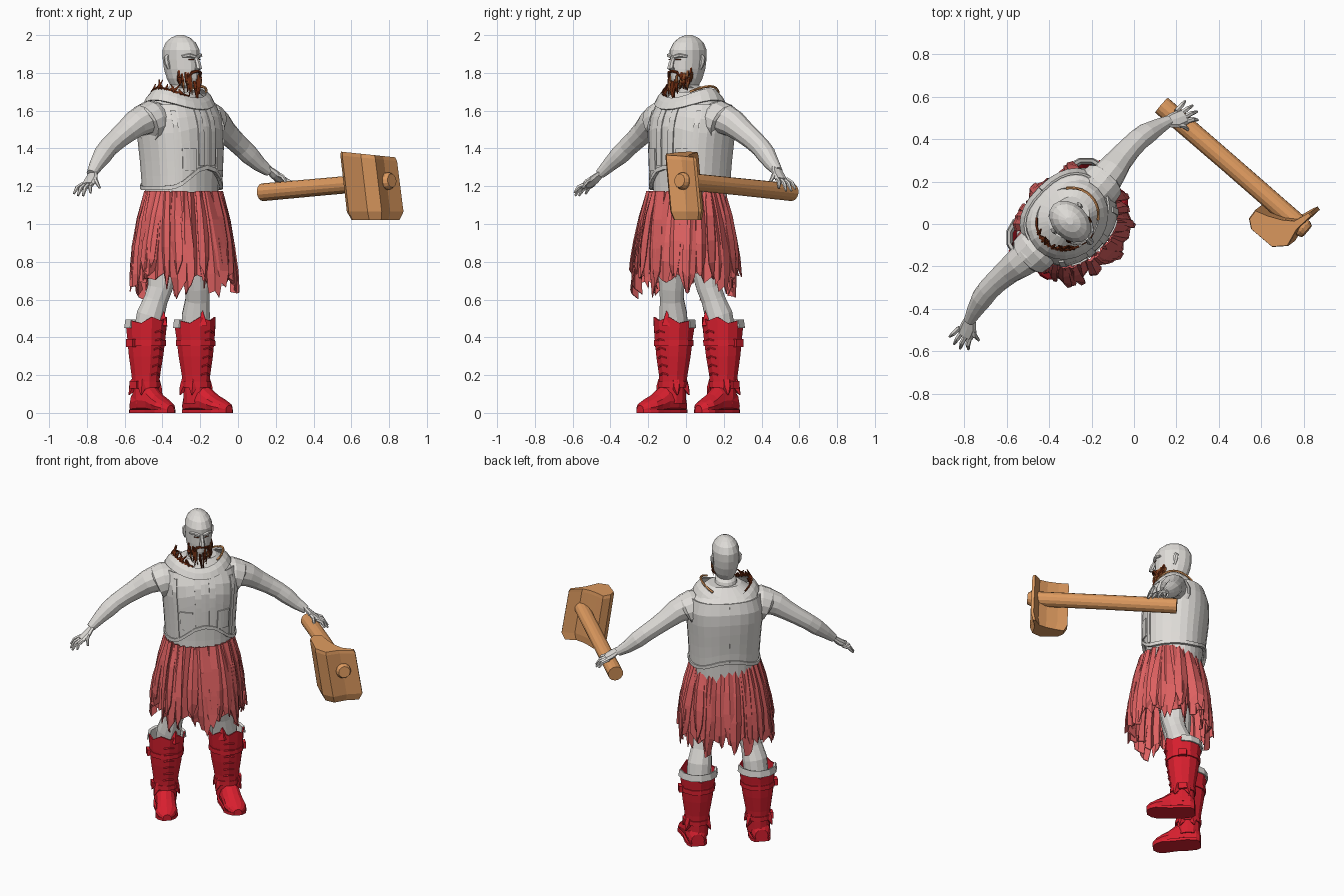
import bpy, bmesh, math, random
from math import sin, cos, tau, radians, copysign
from mathutils import Vector, Matrix

if "Cube" in bpy.data.objects:
    bpy.data.objects.remove(bpy.data.objects["Cube"])
rng = random.Random(4)
# The figure is built facing -y, then turned toward the right front corner
BODY = Matrix.Translation((-0.30, 0.01, 0)) @ Matrix.Rotation(radians(45), 4, 'Z')


def material(name, rgb):
    m = bpy.data.materials.new(name)
    m.use_nodes = True
    m.diffuse_color = (*rgb, 1)
    m.node_tree.nodes["Principled BSDF"].inputs["Base Color"].default_value = (*rgb, 1)
    return m


GREY = material("pale grey", (0.73, 0.71, 0.68))
CLOTH = material("faded red cloth", (0.73, 0.12, 0.12))
RED = material("red leather", (0.69, 0.014, 0.028))
WOOD = material("wood", (0.73, 0.325, 0.115))
HAIR = material("rust hair", (0.14, 0.022, 0.005))
BRONZE = material("bronze brown", (0.26, 0.085, 0.025))


def finish(name, bm, mat, thick=0, frame=BODY):
    bmesh.ops.recalc_face_normals(bm, faces=bm.faces)
    me = bpy.data.meshes.new(name)
    bm.to_mesh(me)
    bm.free()
    me.materials.append(mat)
    ob = bpy.data.objects.new(name, me)
    bpy.context.collection.objects.link(ob)
    ob.matrix_world = frame
    if thick:
        mod = ob.modifiers.new("thickness", 'SOLIDIFY')
        mod.thickness, mod.offset = thick, 0
    return ob


def skin(name, rings, mat, closed=True, caps=True, thick=0, frame=BODY):
    """Bridge rows of points into a surface."""
    bm = bmesh.new()
    rows = [[bm.verts.new(p) for p in r] for r in rings]
    n = len(rows[0])
    for lo, hi in zip(rows, rows[1:]):
        for i in range(n if closed else n - 1):
            j = (i + 1) % n
            bm.faces.new((lo[i], lo[j], hi[j], hi[i]))
    if closed and caps:
        bm.faces.new(rows[0])
        bm.faces.new(rows[-1])
    return finish(name, bm, mat, thick, frame)


def tube(name, pts, mat, n=10, flat=1.0, frame=BODY):
    """Tapered limb through (x, y, z, radius) points."""
    c = [Vector(p[:3]) for p in pts]
    rings = []
    for i, p in enumerate(pts):
        t = (c[min(i + 1, len(c) - 1)] - c[max(i - 1, 0)]).normalized()
        side = t.cross(Vector((0, 1, 0) if abs(t.y) < 0.8 else (0, 0, 1))).normalized()
        up = t.cross(side)
        rings.append([c[i] + p[3] * (side * cos(k * tau / n) * flat + up * sin(k * tau / n))
                      for k in range(n)])
    return skin(name, rings, mat, frame=frame)


def loft(name, rows, mat, n=16):
    """Stack of level ellipses (z, half width, half depth, y)."""
    return skin(name, [[(a * cos(k * tau / n), y + b * sin(k * tau / n), z)
                        for k in range(n)] for z, a, b, y in rows], mat)


def boxy(v, e=.84):
    """Square off a sine or cosine for a rounded-box outline."""
    return copysign(abs(v) ** e, v)


TORSO = [(1.08, .195, .17, .005), (1.2, .198, .172, .008), (1.3, .203, .176, .01), (1.42, .212, .184, .016),
         (1.52, .222, .187, .022), (1.58, .22, .174, .03), (1.63, .20, .15, .035),
         (1.66, .165, .12, .03), (1.70, .10, .085, .02)]


def torso_point(th, z, off):
    """Point on the torso; th = 0 is the front, positive toward the left."""
    for lower, upper in zip(TORSO, TORSO[1:]):
        if z <= upper[0]:
            f = (z - lower[0]) / (upper[0] - lower[0])
            a, b, y = (p + (q - p) * f for p, q in zip(lower[1:], upper[1:]))
            return (.01 + (a + off) * boxy(sin(th)), y - (b + off) * boxy(cos(th)), z)


def patch(name, t0, t1, lo, hi, off, cols=4, rows=5, thick=.009):
    grid = []
    for j in range(rows + 1):
        row = []
        for i in range(cols + 1):
            th = radians(t0 + (t1 - t0) * i / cols)
            z0 = lo(th) if callable(lo) else lo
            z1 = hi(th) if callable(hi) else hi
            row.append(torso_point(th, z0 + (z1 - z0) * j / rows, off))
        grid.append(row)
    return skin(name, grid, GREY, closed=False, thick=thick)


# Torso and vest
skin("torso", [[torso_point(k * tau / 28, row[0], 0) for k in range(28)] for row in TORSO], GREY)


def hem(th):
    return 1.18 + 0.11 * max(0, cos(th)) ** 6 + 0.05 * max(0, -cos(th)) ** 6


patch("vest", -180, 180, hem, 1.63, .01, cols=28, rows=6, thick=.01)
patch("vest_hem", -180, 180, hem, lambda t: hem(t) + .022, .018, cols=28, rows=1, thick=.01)
for s in (-1, 1):
    patch("vest_front_band", s * 4, s * 12, 1.31, 1.61, .017)
    patch("vest_side_band", s * 42, s * 50, 1.22, 1.6, .015)
    patch("vest_pocket", s * 16, s * 38, 1.28, 1.4, .017, rows=2)


# Thin open collar, peaked at the shoulders, with trim and hair along the rim
def rim(th, r, h):
    return Vector((r * 1.12 * sin(th), .02 - r * cos(th), h + .06 * sin(th) ** 2 + .01 * cos(th)))


ang = [k * tau / 24 for k in range(24)]
skin("collar", [[rim(t, r, h) for t in ang] for r, h in ((.178, 1.595), (.16, 1.63), (.138, 1.655))],
     GREY, caps=False, thick=.008)
tube("collar_trim", [(*rim(radians(a), .138, 1.668), .007) for a in range(40, 141, 10)], WOOD, 5)
tube("collar_edge", [(*rim(-radians(a), .138, 1.66), .006) for a in range(20, 141, 15)], HAIR, 5)
for k in range(11):
    th = -radians(30 + 8 * k)
    p, q = rim(th, .138, 1.65), rim(th + rng.uniform(-.3, .3), .12, 1.695 + rng.uniform(-.02, .015))
    tube("collar_hair", [(*p, .012), (*q, .003)], HAIR, 4)

# Head, face and ears
loft("head", [(1.64, .085, .085, .02), (1.69, .07, .075, .018), (1.72, .064, .07, .014),
              (1.735, .055, .085, -.016), (1.77, .07, .098, -.01), (1.82, .079, .108, -.002),
              (1.87, .082, .112, .002), (1.92, .083, .113, .002), (1.96, .068, .092, .005),
              (1.985, .045, .06, .006), (2.0, .015, .02, .006)], GREY, 16)
tube("nose", [(0, -.108, 1.885, .01), (0, -.125, 1.85, .014), (0, -.132, 1.828, .018), (0, -.11, 1.818, .01)],
     GREY, 6)
for s in (-1, 1):
    tube("brow", [(s * .01, -.112, 1.884, .010), (s * .04, -.103, 1.893, .011), (s * .066, -.07, 1.887, .007)],
         GREY, 6)
    tube("eye_line", [(s * .018, -.112, 1.87, .003), (s * .045, -.098, 1.871, .002)], HAIR, 4)
    tube("ear", [(s * .078, .015, 1.82, .010), (s * .086, .022, 1.85, .017), (s * .087, .028, 1.88, .015),
                 (s * .08, .022, 1.895, .006)], GREY, 6, .6)
    tube("moustache", [(0, -.122, 1.81, .008), (s * .03, -.112, 1.803, .009), (s * .05, -.095, 1.77, .004)],
         HAIR, 5)

# Beard: flat tapering locks around the jaw
for k in range(44):
    th = rng.uniform(-1.3, 1.3)
    front = cos(th)
    z = 1.78 + .05 * (1 - front) + rng.uniform(-.03, .015)
    x, y = .073 * sin(th), -.012 - .094 * front
    drop = .03 + .09 * front * rng.uniform(.3, 1)
    tube("beard_lock", [(x, y, z, .008), (x * 1.08, y - .01, z - drop * .5, .010),
                        (x * .9 + rng.uniform(-.015, .015), y - .006, z - drop, .002)],
         BRONZE if k % 4 == 0 else HAIR, 4, .6)


# Arms, hands, legs and boots
def shaft(s, z, r, cut=0):
    """Level boot ring; cut makes the edge jagged and lower at the back."""
    return [(s * (.182 + .02 * (.5 - z)) + r * cos(t), .078 + r * sin(t),
             z + cut * (.012 * (-1) ** k - .025 * (1 + sin(t)))) for k, t in enumerate(ang[::2])]


FINGERS = [(.70, -.09, 1.19), (.765, -.085, 1.165), (.79, -.055, 1.15), (.795, -.02, 1.15), (.785, .02, 1.16)]
for s in (-1, 1):
    side = "left_" if s > 0 else "right_"
    lift = .025 if s > 0 else 0
    arm = [(.17, .025, 1.565, .085), (.25, .025, 1.555, .083), (.31, .033, 1.53, .073), (.37, .042, 1.49, .062),
           (.44, .047, 1.445, .055), (.50, .047, 1.405, .052), (.55, .04, 1.365, .051), (.61, .025, 1.315, .039),
           (.665, .008, 1.265 + lift / 2, .027)]
    tube(side + "arm", [(s * x, y, z, r) for x, y, z, r in arm], GREY, 12)
    tube(side + "armhole", [(s * .15, .02, 1.545, .10), (s * .21, .022, 1.545, .108),
                            (s * .25, .025, 1.53, .103), (s * .255, .025, 1.527, .09)], GREY, 14)
    tube(side + "palm", [(s * .655, .01, 1.27 + lift, .028), (s * .69, -.012, 1.235 + lift, .042),
                         (s * .73, -.028, 1.205 + lift, .04)], GREY, 8, .45)
    for i, (x, y, z) in enumerate(FINGERS):
        base = Vector((.68, -.03, 1.245) if i == 0 else (.722, -.072 + .022 * i, 1.21))
        tip = Vector((x, y, z))
        mid = base.lerp(tip, .5) + Vector((.008, 0, .008))
        tube(side + "finger", [(s * p.x, p.y, p.z + lift, r) for p, r in
                               ((base, .013), (mid, .012), (tip, .006))], GREY, 6)

    tube(side + "leg", [(s * .10, .0, 1.0, .11), (s * .12, .01, .8, .09), (s * .14, .02, .66, .068),
                        (s * .155, .035, .6, .065), (s * .17, .06, .52, .076), (s * .18, .08, .4, .075)], GREY, 12)

    skin(side + "boot_shaft", [shaft(s, .05, .066), shaft(s, .13, .068), shaft(s, .2, .074), shaft(s, .3, .09),
                               shaft(s, .4, .101), shaft(s, .5, .108, 1)], RED, caps=False, thick=.008)
    # Pale lining folded outward over the back of the boot
    skin(side + "boot_lining", [shaft(s, z, r)[:7] for z, r in ((.4, .092), (.485, .104), (.49, .114), (.45, .118))],
         GREY, closed=False, thick=.008)
    # Foot sections from heel to toe, over a flat sole
    foot = [(.152, .04, .08), (.13, .058, .12), (.07, .066, .15), (.01, .062, .14), (-.04, .064, .1),
            (-.08, .068, .078), (-.115, .054, .06), (-.14, .025, .04)]
    foot = [(y, s * (.197 + .12 * max(0, .04 - y)), w, h) for y, w, h in foot]
    skin(side + "boot_foot", [[(cx + w * cos(t), y, max(.008, h * (.45 + .55 * sin(t)))) for t in ang[::2]]
                              for y, cx, w, h in foot], RED)
    edge = [(cx + w * 1.03, y) for y, cx, w, h in foot] + [(cx - w * 1.03, y) for y, cx, w, h in foot[::-1]]
    skin(side + "boot_sole", [[(x, y, z) for x, y in edge] for z in (0, .018)], RED)
    # Straps, buckles, front lacing and ankle flaps
    for z, r in ((.15, .076), (.37, .104)):
        skin(side + "boot_strap", [shaft(s, z - .015, r), shaft(s, z + .015, r)], RED, caps=False, thick=.008)
        bm = bmesh.new()
        place = Matrix.Translation((s * (.186 + r), .085, z)) @ Matrix.Diagonal((.03, .05, .04, 1))
        bmesh.ops.create_cube(bm, size=1, matrix=place)
        finish(side + "boot_buckle", bm, RED)
    for k in range(6):
        z = .2 + .045 * k
        y = .006 - .034 * min(1, (z - .15) / .25)
        x = s * .186
        tube(side + "boot_lace", [(x - .03, y + .008, z, .006), (x, y - .002, z + .008, .007),
                                  (x + .03, y + .008, z, .006)], RED, 5)
    for a in (-150, -30, 30, 150):
        ray = Vector((cos(radians(a)), sin(radians(a)), 0))
        hub = Vector((s * .19, .078, 0))
        tube(side + "boot_flap", [(*(hub + ray * d + Vector((0, 0, z))), r) for d, z, r in
                                  ((.055, .17, .026), (.07, .13, .022), (.09, .095, .003))], RED, 5)
    tube(side + "boot_top_point", [(s * .15, -.015, .46, .03), (s * .145, -.01, .545, .004)], RED, 4)


# Ragged skirt: an inner pleated cone under broad overlapping torn strips
def skirt_point(th, r, z):
    return (r * boxy(sin(th), .92), -.016 - r * .89 * boxy(cos(th), .92), z)


pleat = [k * tau / 48 for k in range(48)]
skin("skirt_lining", [[skirt_point(t, r + .012 * (-1) ** k, z + (rng.uniform(-.03, .04) if z < .8 else 0))
                       for k, t in enumerate(pleat)]
                      for z, r in ((1.17, .195), (1.02, .228), (.86, .25), (.71, .256))],
     CLOTH, caps=False, thick=.006)
for k in range(38):
    t = k * tau / 19 + rng.uniform(-.14, .14)
    w = rng.uniform(.10, .2)
    end = rng.uniform(.62, .75)
    flare = rng.uniform(-.016, .014)
    twist = rng.uniform(-.035, .035)
    rows = []
    for f, r, wide in ((0, .2, .8), (.3, .238, 1), (.6, .262, 1.1), (.85, .27, .9), (1, .268, .3)):
        row = []
        for j in (-1, 0, 1):
            th = t + j * w * wide + twist * 4 * f
            rr = r + flare * f + j * twist * f + (.012 if j == 0 else 0)
            z = 1.175 + (end - 1.175) * f + (rng.uniform(-.03, .03) if f > .8 else 0)
            row.append(skirt_point(th, rr, z))
        rows.append(row)
    skin("skirt_strip", rows, CLOTH, closed=False, thick=.006)

# Hammer: round shaft through a leaning blocky head with a flared rear edge
WORLD = Matrix.Identity(4)
tube("hammer_shaft", [(.13, .56, 1.168, .047), (.46, .275, 1.198, .046), (.8, -.022, 1.228, .046),
                      (.815, -.035, 1.23, .036)], WOOD, 14, frame=WORLD)
outline = [(.56, .04), (.57, -.01), (.67, -.095), (.745, -.09), (.79, -.01), (.86, .055),
           (.85, .07), (.78, .03), (.72, .035), (.65, .055), (.59, .08)]
centre = Vector((.69, .0))


def head_ring(z, k):
    lean = Vector((.12, .09)) * (1.2 - z)
    return [(*(centre + lean + (Vector(p) - centre) * k), z - .1 * (p[0] - .69) * (z > 1.2)) for p in outline]


skin("hammer_head", [head_ring(z, k) for z, k in ((1.02, .84), (1.065, 1), (1.35, 1), (1.37, .96))],
     WOOD, frame=WORLD)
